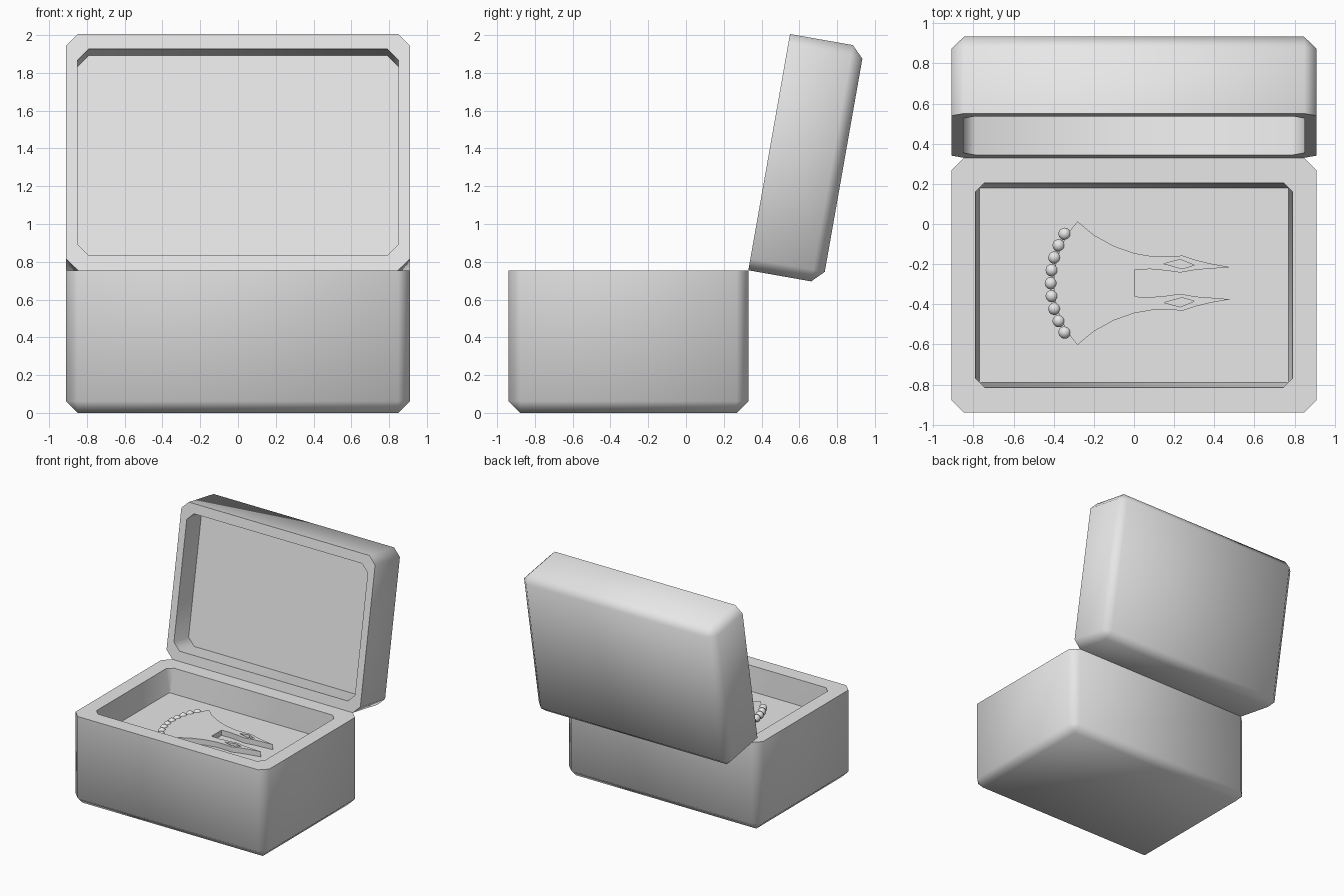
import bpy, bmesh, math
from mathutils import Matrix, Vector

cube = bpy.data.objects.get("Cube")
if cube:
    bpy.data.objects.remove(cube)

grey = bpy.data.materials.new("plain grey")
grey.use_nodes = True
grey.diffuse_color = (0.8, 0.8, 0.8, 1)
grey.node_tree.nodes["Principled BSDF"].inputs["Base Color"].default_value = (0.8, 0.8, 0.8, 1)


def finish(name, bm, smooth_angle):
    bmesh.ops.remove_doubles(bm, verts=bm.verts, dist=0.0001)
    bmesh.ops.recalc_face_normals(bm, faces=bm.faces)
    mesh = bpy.data.meshes.new(name)
    bm.to_mesh(mesh)
    bm.free()
    mesh.materials.append(grey)
    obj = bpy.data.objects.new(name, mesh)
    bpy.context.collection.objects.link(obj)
    bpy.ops.object.select_all(action="DESELECT")
    obj.select_set(True)
    bpy.context.view_layer.objects.active = obj
    bpy.ops.object.shade_smooth_by_angle(angle=math.radians(smooth_angle))
    return obj


def ring(bm, hx, hy, cut, z):
    """Rectangle with cut corners, eight points in order."""
    points = []
    for sx, sy in ((1, 1), (-1, 1), (-1, -1), (1, -1)):
        pair = [(sx * hx, sy * (hy - cut)), (sx * (hx - cut), sy * hy)]
        points += pair if sx * sy > 0 else pair[::-1]
    return [bm.verts.new((x, y, z)) for x, y in points]


def tray(name, height, opening, floor):
    """Hollow chamfered shell with its rim at local z = 0."""
    hx, hy, cut = 0.91, 0.635, 0.062
    bm = bmesh.new()
    rings = [ring(bm, hx - cut, hy - cut, 0, -height),
             ring(bm, hx, hy, cut, cut - height),
             ring(bm, hx, hy, cut, 0),
             ring(bm, *opening, 0),
             ring(bm, *floor)]
    for low, high in zip(rings, rings[1:]):
        for i in range(8):
            j = (i + 1) % 8
            bm.faces.new((low[i], low[j], high[j], high[i]))
    bm.faces.new(rings[0][::-1])
    bm.faces.new(rings[-1])
    return finish(name, bm, 50)


# Base and the lid tipped back on its hinge edge
FLOOR = 0.55
base = tray("box_base", 0.755, (0.79, 0.51, 0.045), (0.77, 0.485, 0.003, FLOOR - 0.755))
base.location = (0, -0.305, 0.755)
lid = tray("box_lid", 0.4, (0.85, 0.555, 0.06), (0.85, 0.555, 0.06, -0.2))
lid.matrix_world = (Matrix.Translation((0, 0.33, 0.755))
                    @ Matrix.Rotation(math.radians(80), 4, "X")
                    @ Matrix.Translation((0, 0.635, 0)))

# Comb plate: half outline mirrored across its long axis
AXIS = -0.295
CENTRE_X, RADIUS = 0.06, 0.46
arc = [(CENTRE_X - RADIUS * math.cos(a), RADIUS * math.sin(a))
       for a in (math.radians(6 * i) for i in range(8))]
edge = [(-0.2, 0.24), (-0.1, 0.185), (0, 0.15), (0.1, 0.132), (0.2, 0.133),
        (0.24, 0.138), (0.31, 0.115), (0.38, 0.098), (0.48, 0.08), (0.38, 0.072),
        (0.31, 0.067), (0.23, 0.053), (0.16, 0.063), (0.08, 0.07), (0.005, 0.067)]
half = arc + edge
outline = half + [(x, -y) for x, y in half[:0:-1]]
diamond = [(0.15, 0.097), (0.23, 0.118), (0.3, 0.09), (0.24, 0.072)]
loops = [outline, diamond, [(x, -y) for x, y in diamond]]
THICK = 0.045

bm = bmesh.new()
edges = []
for loop in loops:
    verts = [bm.verts.new((x, AXIS + y, FLOOR)) for x, y in loop]
    edges += [bm.edges.new((verts[i - 1], verts[i])) for i in range(len(verts))]
bmesh.ops.triangle_fill(bm, edges=edges, use_beauty=True, normal=Vector((0, 0, 1)))
extruded = bmesh.ops.extrude_face_region(bm, geom=bm.faces[:], use_keep_orig=True)
top = [v for v in extruded["geom"] if isinstance(v, bmesh.types.BMVert)]
bmesh.ops.translate(bm, verts=top, vec=(0, 0, THICK))
finish("comb_plate", bm, 30)

# Row of beads along the curved end of the comb
bm = bmesh.new()
for i in range(-4, 5):
    a = math.radians(7.8 * i)
    spot = (CENTRE_X - 0.474 * math.cos(a), AXIS + 0.474 * math.sin(a), FLOOR + 0.03)
    bmesh.ops.create_uvsphere(bm, u_segments=20, v_segments=12, radius=0.031,
                              matrix=Matrix.Translation(spot))
finish("comb_beads", bm, 60)
